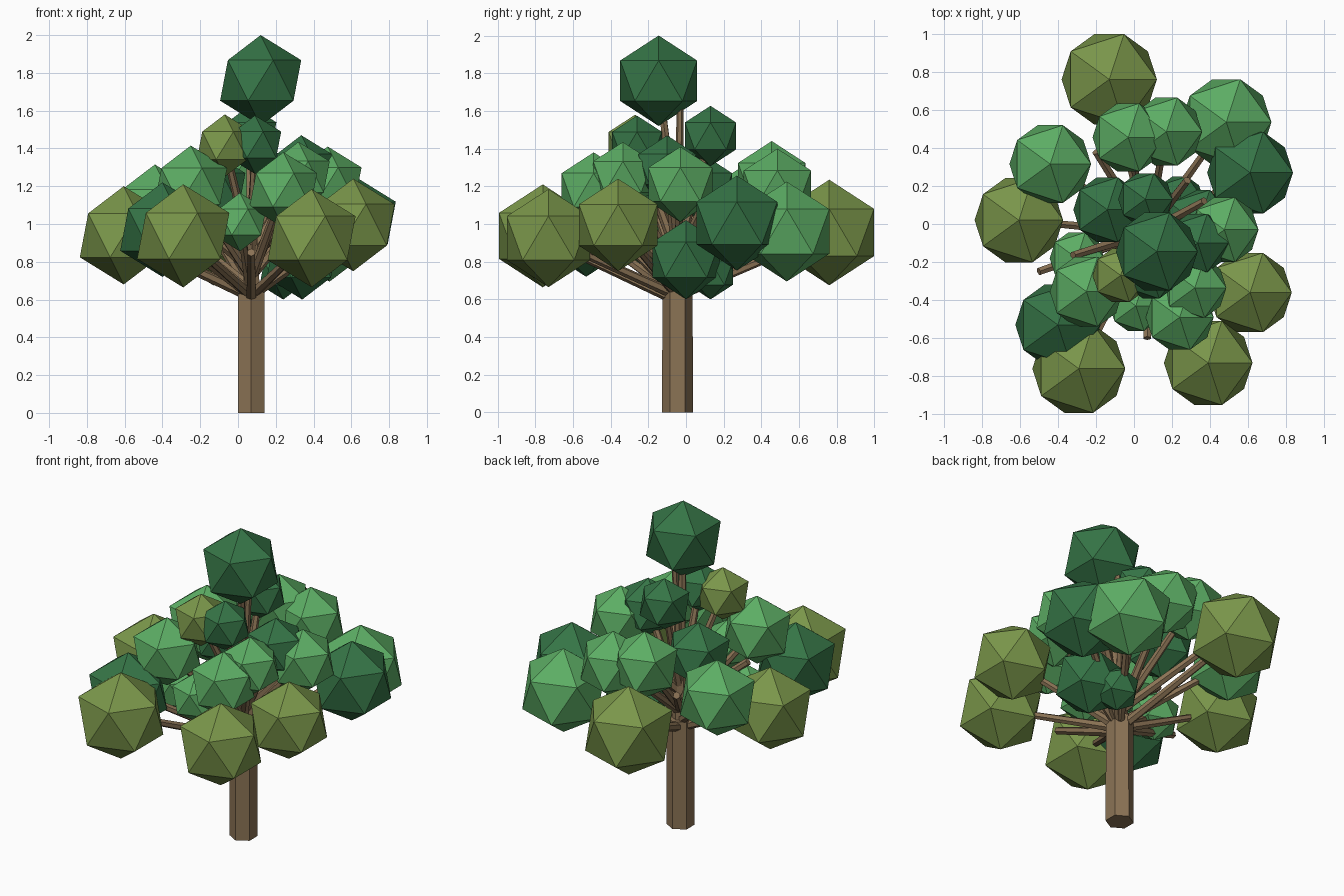
import bpy
from mathutils import Vector

default = bpy.data.objects.get("Cube")
if default:
    bpy.data.objects.remove(default)


def make_material(name, rgb):
    """Flat material from display RGB, stored as linear values."""
    linear = [(c / 255 / 12.92) if c < 11 else ((c / 255 + 0.055) / 1.055) ** 2.4 for c in rgb]
    material = bpy.data.materials.new(name)
    material.use_nodes = True
    material.diffuse_color = (*linear, 1)
    material.node_tree.nodes["Principled BSDF"].inputs["Base Color"].default_value = (*linear, 1)
    return material


def finish(name, material):
    part = bpy.context.object
    part.name = name
    part.data.materials.append(material)
    bpy.ops.object.shade_flat()
    return part


def add_foliage(name, material, x, y, z, radius):
    bpy.ops.mesh.primitive_ico_sphere_add(subdivisions=1, radius=radius, location=(x, y, z))
    return finish(name, material)


def add_limb(name, material, start, end, base, tip):
    """Six-sided tapered limb between two points."""
    start, end = Vector(start), Vector(end)
    axis = end - start
    bpy.ops.mesh.primitive_cone_add(
        vertices=6, radius1=base, radius2=tip, depth=axis.length,
        location=(start + end) / 2, rotation=axis.to_track_quat("Z", "Y").to_euler())
    return finish(name, material)


bark = make_material("brown bark", (139, 115, 85))
dark = make_material("dark green leaves", (53, 116, 70))
light = make_material("light green leaves", (92, 173, 100))
olive = make_material("olive leaves", (122, 150, 74))

# Foliage clumps: x, y, z, radius
olive_clumps = [
    (-.13, .76, .955, .28),
    (.61, -.36, .995, .245),
    (.39, -.73, .925, .26),
    (-.29, -.76, .937, .273),
    (-.605, .02, .94, .26),
    (-.07, -.27, 1.415, .165),
]
light_clumps = [
    (.485, .535, .96, .265),
    (.475, -.03, 1.21, .2),
    (-.44, .315, 1.075, .24),
    (-.25, -.355, 1.2, .215),
    (-.3, -.18, .9, .16),
    (-.03, .455, 1.23, .21),
    (.17, .485, 1.19, .21),
    (.24, -.49, 1.18, .2),
    (.32, -.335, 1.25, .185),
    (.01, -.43, 1.01, .155),
]
dark_clumps = [
    (.12, -.145, 1.76, .24),
    (.61, .27, 1.005, .252),
    (-.4, -.53, .97, .25),
    (.335, -.1, 1.29, .18),
    (-.14, .075, 1.18, .2),
    (.06, .13, 1.467, .16),
    (.09, -.26, 1.42, .155),
    (.34, 0, .81, .21),
    (.24, .13, .74, .14),
]

# Trunk and its narrower leader
trunk_x, trunk_y = .07, -.045
add_limb("trunk", bark, (trunk_x, trunk_y, 0), (trunk_x, trunk_y, .68), .082, .08)
add_limb("leader", bark, (trunk_x, trunk_y, .6), (trunk_x, trunk_y, 1.05), .055, .03)
add_limb("top_branch", bark, (trunk_x, trunk_y, .9), (.1, -.03, 1.64), .025, .018)

# Each clump is carried by a branch that starts higher for higher clumps
groups = (("olive", olive, olive_clumps), ("light", light, light_clumps), ("dark", dark, dark_clumps))
for colour, material, clumps in groups:
    for number, (x, y, z, radius) in enumerate(clumps, 1):
        add_foliage(f"{colour}_clump_{number}", material, x, y, z, radius)
        centre = Vector((x, y, z))
        root = Vector((trunk_x, trunk_y, min(.62 + max(z - 1, 0) * .5, .95)))
        tip = root.lerp(centre, .85)
        add_limb(f"{colour}_branch_{number}", bark, root, tip, .028, .02)

# Bare branches whose ends show between the clumps
bare_tips = [
    (-.5, -.25, .88),
    (.07, -.6, .85),
    (-.32, -.165, 1.09),
    (-.2, .38, 1.05),
    (.28, .23, 1.2),
    (.37, .12, 1.15),
]
for number, tip in enumerate(bare_tips, 1):
    add_limb(f"bare_branch_{number}", bark, (trunk_x, trunk_y, tip[2] * .7), tip, .03, .022)
